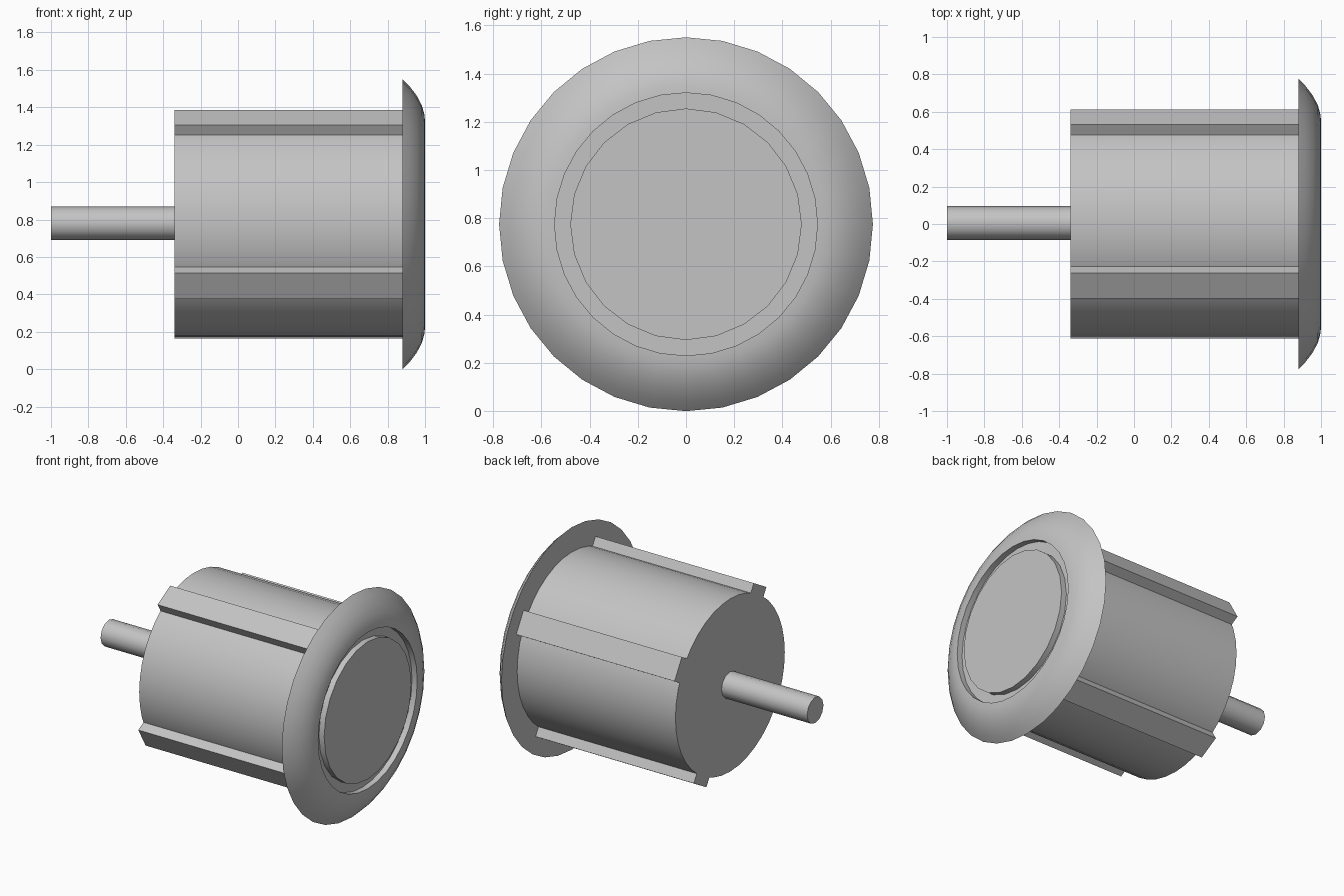
import bpy, bmesh
from math import radians, tau
from mathutils import Matrix, Vector

if "Cube" in bpy.data.objects:
    bpy.data.objects.remove(bpy.data.objects["Cube"], do_unlink=True)

AXIS_Z = 0.775
BACK, FLANGE_X, FRONT = -0.34, 0.88, 1.0

grey = bpy.data.materials.new("plain grey")
grey.use_nodes = True
grey.diffuse_color = (0.55, 0.55, 0.55, 1)
grey.node_tree.nodes["Principled BSDF"].inputs["Base Color"].default_value = grey.diffuse_color


def finish(name, bm, smooth=True):
    """Turn a bmesh into a named, shaded object."""
    bmesh.ops.recalc_face_normals(bm, faces=bm.faces)
    mesh = bpy.data.meshes.new(name)
    bm.to_mesh(mesh)
    bm.free()
    mesh.materials.append(grey)
    obj = bpy.data.objects.new(name, mesh)
    bpy.context.collection.objects.link(obj)
    if smooth:
        bpy.ops.object.select_all(action="DESELECT")
        obj.select_set(True)
        bpy.context.view_layer.objects.active = obj
        bpy.ops.object.shade_smooth_by_angle(angle=radians(40))
    return obj


def revolve(name, profile, sides, centre=(0, AXIS_Z)):
    """Spin an (x, radius) profile around the lengthwise axis."""
    bm = bmesh.new()
    pivot = Vector((0, centre[0], centre[1]))
    verts = [bm.verts.new(pivot + Vector((x, 0, r))) for x, r in profile]
    edges = [bm.edges.new(pair) for pair in zip(verts, verts[1:])]
    bmesh.ops.spin(bm, geom=verts + edges, cent=pivot, axis=(1, 0, 0),
                   angle=tau, steps=sides, use_merge=False)
    bmesh.ops.remove_doubles(bm, verts=bm.verts, dist=0.0005)
    return finish(name, bm)


def cylinder(name, x0, x1, radius, sides, centre=(0, AXIS_Z)):
    return revolve(name, [(x0, 0), (x0, radius), (x1, radius), (x1, 0)], sides, centre)


# Main barrel and rear spindle
cylinder("barrel", BACK, FLANGE_X, 0.602, 40)
cylinder("spindle", -1.0, BACK + 0.02, 0.09, 12, (0.005, AXIS_Z + 0.005))

# Domed flange with a groove cut into its face
GROOVE_X = FRONT - 0.04
revolve("flange", [(FLANGE_X, 0), (FLANGE_X, 0.775), (0.917, 0.738), (0.955, 0.688),
                   (0.983, 0.635), (0.997, 0.585), (FRONT, 0.545),
                   (GROOVE_X, 0.545), (GROOVE_X, 0)], 32)

# Flat centre disc inside the groove
cylinder("centre_disc", GROOVE_X - 0.01, FRONT, 0.48, 24)

# Four lengthwise ribs around the barrel
for i in range(4):
    bm = bmesh.new()
    bmesh.ops.create_cube(bm, size=1)
    length, inner, outer = FLANGE_X - BACK, 0.56, 0.66
    bmesh.ops.scale(bm, vec=(length, outer - inner, 0.16), verts=bm.verts)
    bmesh.ops.translate(bm, vec=((FLANGE_X + BACK) / 2, (inner + outer) / 2, 0), verts=bm.verts)
    turn = Matrix.Rotation(radians(30 + 90 * i), 4, "X")
    bm.transform(Matrix.Translation((0, 0, AXIS_Z)) @ turn)
    finish(f"rib_{i + 1}", bm, smooth=False)
